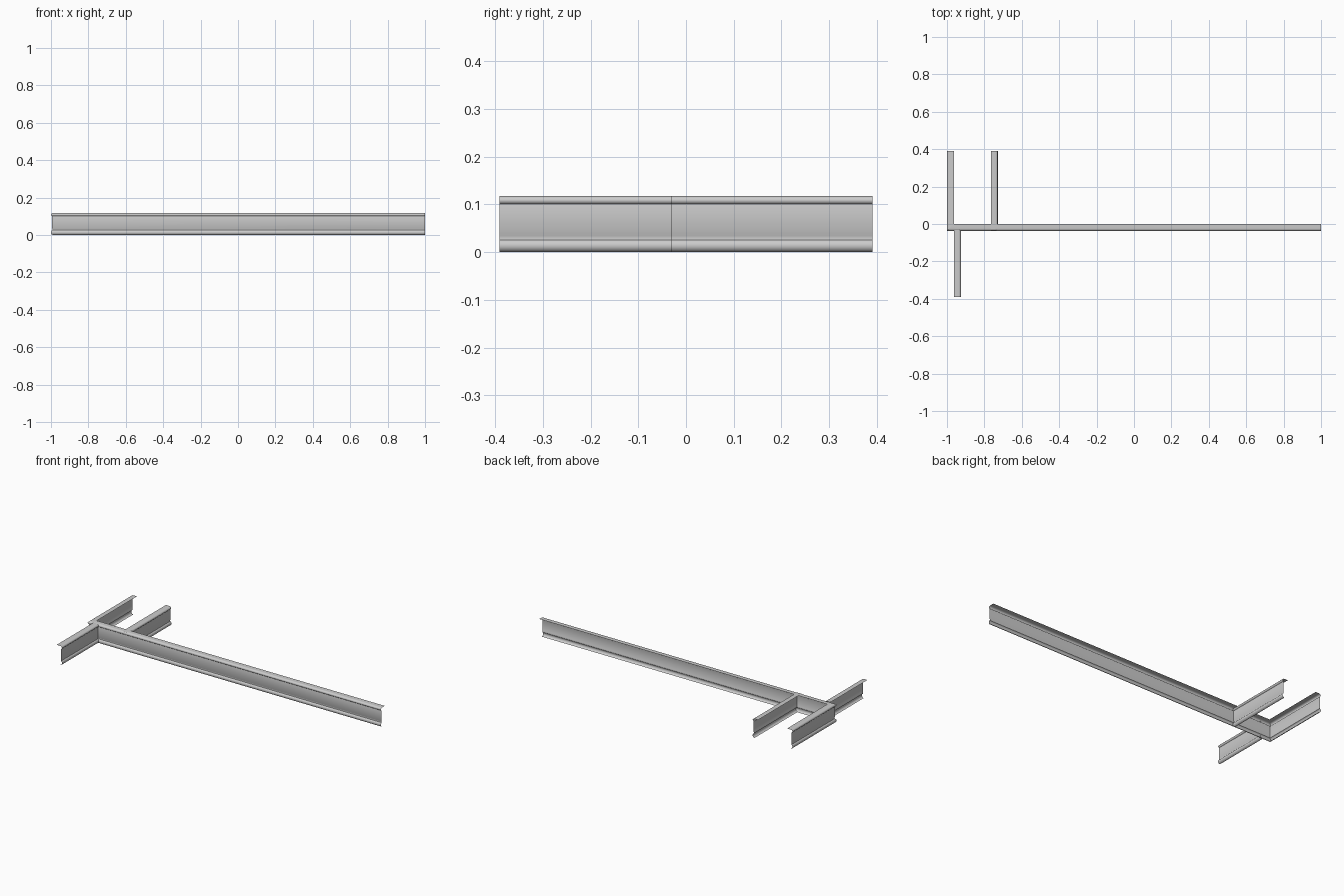
import bpy, math

if "Cube" in bpy.data.objects:
    bpy.data.objects.remove(bpy.data.objects["Cube"])

# Trim cross-section: (distance out from the wall, height), open at the back
def arc(cd, cz, rd, rz, a0, a1, n):
    return [(cd + rd * math.cos(math.radians(a0 + (a1 - a0) * i / n)),
             cz + rz * math.sin(math.radians(a0 + (a1 - a0) * i / n))) for i in range(n + 1)]

profile = [(0, 0.118)]                                    # flat top ledge
profile += arc(0.024, 0.1085, 0.0125, 0.0095, 90, -58, 10)  # top nose
profile += [(0.031, 0.099), (0.031, 0.037)]               # flat face
profile += [(0.0295, 0.034), (0.0295, 0.029)]             # small groove
profile += arc(0.0245, 0.0135, 0.013, 0.0135, 66, -90, 14)  # bottom roll


# Sweep the section between two ends; each end maps depth to a plan position
def trim(name, start, end):
    verts, faces = [], []
    for d, z in profile:
        verts += [(*start(d), z), (*end(d), z)]
    for i in range(len(profile) - 1):
        faces.append((2 * i, 2 * i + 1, 2 * i + 3, 2 * i + 2))
    mesh = bpy.data.meshes.new(name)
    mesh.from_pydata(verts, [], faces)
    obj = bpy.data.objects.new(name, mesh)
    bpy.context.collection.objects.link(obj)
    bpy.ops.object.select_all(action='DESELECT')
    obj.select_set(True)
    bpy.context.view_layer.objects.active = obj
    bpy.ops.object.shade_smooth_by_angle(angle=math.radians(35))
    return obj


CORNER = -0.9625   # wall line at the left
DOOR = -0.765      # wall line of the second back run
HALF = 0.391

# Long front run, mitred at its left end
trim("long_trim", lambda d: (CORNER - d, -d), lambda d: (1, -d))
# Return to the back, facing left, sharing the mitre
trim("back_left_trim", lambda d: (CORNER - d, HALF), lambda d: (CORNER - d, -d))
# Second back run, facing right
trim("back_inner_trim", lambda d: (DOOR + d, -0.031), lambda d: (DOOR + d, HALF))
# Front run, facing right, butted against the long run
trim("front_left_trim", lambda d: (CORNER + d, -HALF), lambda d: (CORNER + d, -0.031))
